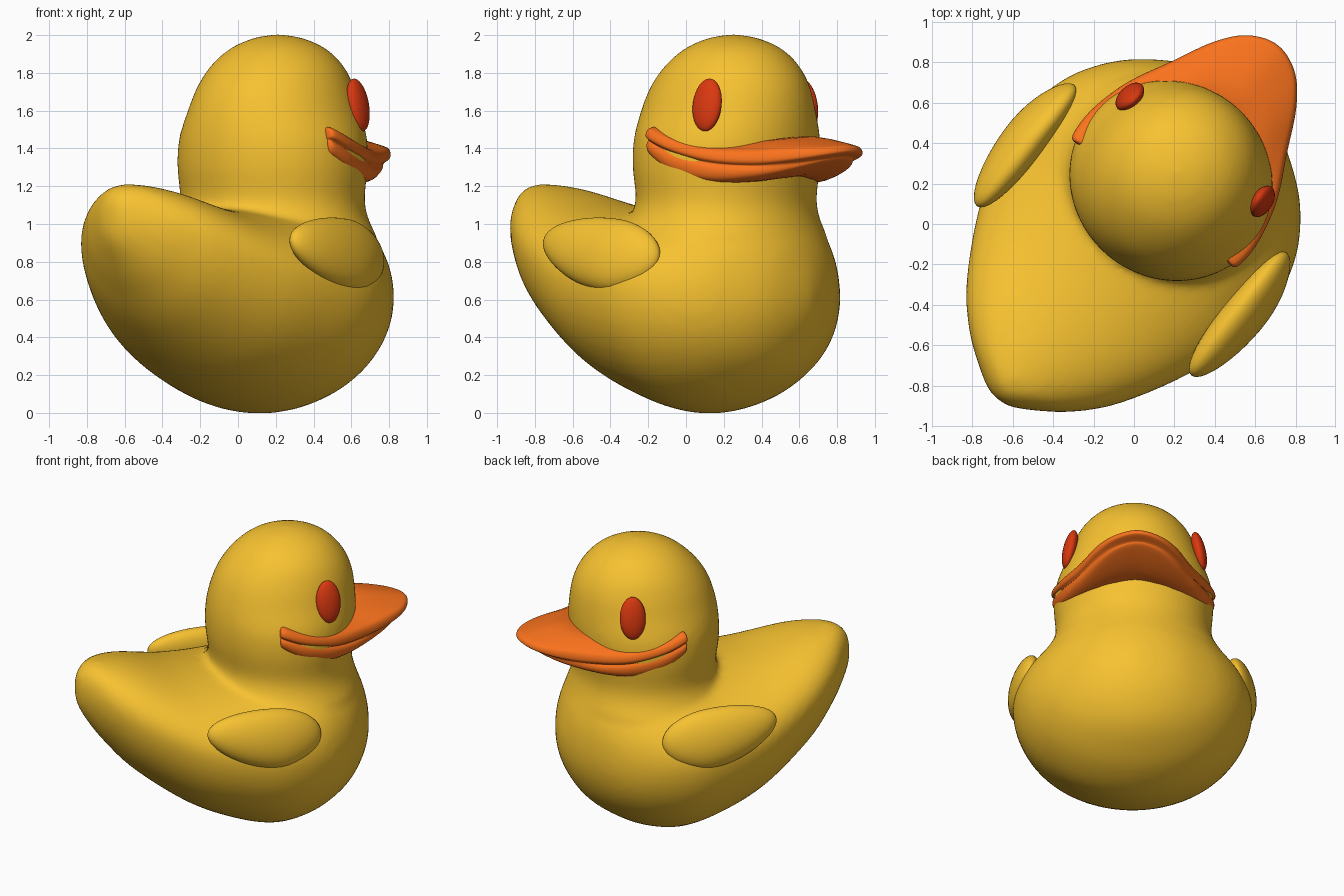
import bpy, bmesh
from math import sin, cos, pi, radians, hypot
from mathutils import Matrix

if "Cube" in bpy.data.objects:
    bpy.data.objects.remove(bpy.data.objects["Cube"])

# Parts are modelled facing +X, then turned to the final heading
TURN = Matrix.Translation((0.009, -0.007, 0)) @ Matrix.Rotation(radians(51.7), 4, 'Z')


def material(name, rgb):
    m = bpy.data.materials.new(name)
    m.diffuse_color = (*rgb, 1)
    m.use_nodes = True
    m.node_tree.nodes["Principled BSDF"].inputs["Base Color"].default_value = m.diffuse_color
    return m


YELLOW = material("yellow", (0.93, 0.54, 0.03))
ORANGE = material("orange", (0.96, 0.17, 0.012))
RED = material("red", (0.70, 0.04, 0.005))


def spline(rows, n):
    """Catmull-Rom rows of numbers, n steps per span."""
    out = []
    for i in range(len(rows) - 1):
        p0, p1 = rows[max(i - 1, 0)], rows[i]
        p2, p3 = rows[i + 1], rows[min(i + 2, len(rows) - 1)]
        for s in range(n):
            t = s / n
            out.append([0.5 * (2 * b + (c - a) * t + (2 * a - 5 * b + 4 * c - d) * t * t
                               + (3 * b - a - 3 * c + d) * t ** 3)
                        for a, b, c, d in zip(p0, p1, p2, p3)])
    out.append(list(rows[-1]))
    return out


def loft(bm, rings):
    vs = [[bm.verts.new(p) for p in r] for r in rings]
    n = len(vs[0])
    for a, b in zip(vs, vs[1:]):
        for i in range(n):
            j = (i + 1) % n
            bm.faces.new((a[i], a[j], b[j], b[i]))
    bm.faces.new(vs[0][::-1])
    bm.faces.new(vs[-1])


def finish(bm, name, mat):
    bmesh.ops.recalc_face_normals(bm, faces=bm.faces)
    bm.transform(TURN)
    for f in bm.faces:
        f.smooth = True
    me = bpy.data.meshes.new(name)
    bm.to_mesh(me)
    bm.free()
    me.materials.append(mat)
    ob = bpy.data.objects.new(name, me)
    bpy.context.collection.objects.link(ob)
    return ob


def power(x, n=2.0):
    return (1 if x > 0 else -1) * abs(x) ** (2 / n)


ANG = [2 * pi * i / 48 for i in range(48)]

# Body: sections along its length (position, half width, top, bottom, widest height)
body = spline([
    (-1.10, .01, 1.06, 1.0, 1.03), (-1.085, .08, 1.14, .91, 1.02),
    (-1.02, .19, 1.20, .79, 1.0), (-.92, .325, 1.21, .65, .97),
    (-.74, .485, 1.185, .45, .88), (-.41, .665, 1.10, .20, .74),
    (-.1, .755, 1.08, .055, .68), (.15, .775, 1.12, -.004, .65),
    (.38, .715, 1.14, .035, .63), (.57, .59, 1.12, .13, .61),
    (.70, .44, 1.07, .235, .61), (.79, .29, .93, .37, .62),
    (.84, .13, .77, .5, .63), (.858, .01, .66, .61, .635)], 5)
bm = bmesh.new()
loft(bm, [[(u, w * power(cos(a)),
            zc + ((top - zc) if sin(a) > 0 else (zc - bot)) * power(sin(a)))
           for a in ANG] for u, w, top, bot, zc in body])

# Neck and head: stacked ovals (height, centre, half length, half width)
head = spline([
    (.93, .26, .53, .59), (1.03, .27, .487, .53), (1.13, .28, .462, .505), (1.3, .28, .482, .517),
    (1.45, .285, .486, .505), (1.6, .295, .47, .45), (1.73, .308, .432, .402),
    (1.84, .32, .36, .342), (1.93, .327, .258, .247), (1.985, .327, .13, .125),
    (2.004, .327, .01, .01)], 5)
loft(bm, [[(c + a * cos(t), b * sin(t), z) for t in ANG] for z, c, a, b in head])
ob = finish(bm, "body_and_head", YELLOW)
rm = ob.modifiers.new("fuse", 'REMESH')
rm.mode = 'VOXEL'
rm.voxel_size = 0.022
rm.use_smooth_shade = True
sm = ob.modifiers.new("soften", 'SMOOTH')
sm.factor = 0.5
sm.iterations = 12

# Bill: lip section swept round the outline
# (forward, side, mouth height, upper lip, lower lip, top root, bottom root)
half = [(.135, .485, 1.445, .05, .075, 1.50, 1.37), (.155, .525, 1.44, .075, .09, 1.52, 1.35),
        (.31, .53, 1.38, .08, .12, 1.47, 1.27), (.53, .475, 1.325, .085, .11, 1.45, 1.22),
        (.75, .365, 1.31, .09, .08, 1.475, 1.20), (.95, .265, 1.33, .08, .06, 1.495, 1.19),
        (1.085, .15, 1.355, .06, .045, 1.51, 1.18), (1.14, 0, 1.37, .055, .04, 1.515, 1.18)]
full = half + [(r[0], -r[1], *r[2:]) for r in half[-2::-1]]
AX = .27
rings = []
for u, v, zm, h, k, ti, bi in spline(full, 4):
    R = hypot(u - AX, v)
    dx, dy = (u - AX) / R, v / R
    L = R - .06 * max(0, (u - .7) / .43)
    sec = [(.38, ti), (R - .05, zm + h), (R - .012, zm + h * .85), (R, zm + h * .4),
           (R - .004, zm + .01), (R - .03, zm), (L - .01, zm - .012),
           (L - .006, zm - k * .5), (L - .03, zm - k), (.38, bi)]
    rings.append([(AX + r * dx, r * dy, z) for r, z in sec])
bm = bmesh.new()
loft(bm, rings)
bill = finish(bm, "bill", ORANGE)
ss = bill.modifiers.new("round", 'SUBSURF')
ss.levels = ss.render_levels = 2

for side, label in ((1, "left"), (-1, "right")):
    # Wing: flattened egg tapering to a raised rear tip
    bm = bmesh.new()
    bmesh.ops.create_uvsphere(bm, u_segments=40, v_segments=24, radius=1)
    for p in bm.verts:
        x, y, z = p.co
        back = max(0, .35 - x) / 1.35
        p.co = (.385 * x, .10 * y - (.03 if x > 0 else .005) * x * x,
                .205 * z * (1 - .22 * back) + .075 * back ** 1.5)
    bm.transform(Matrix.Diagonal((1, side, 1, 1)) @ Matrix.Translation((-.028, .70, .835))
                 @ Matrix.Rotation(radians(14), 4, 'X'))
    finish(bm, label + "_wing", YELLOW)

    # Eye: upright oval button
    bm = bmesh.new()
    bmesh.ops.create_uvsphere(bm, u_segments=32, v_segments=20, radius=1)
    bm.transform(Matrix.Diagonal((1, side, 1, 1)) @ Matrix.Translation((.482, .418, 1.63))
                 @ Matrix.Rotation(radians(-8), 4, 'Z') @ Matrix.Rotation(radians(11), 4, 'X')
                 @ Matrix.Diagonal((.085, .045, .142, 1)))
    finish(bm, label + "_eye", RED)
